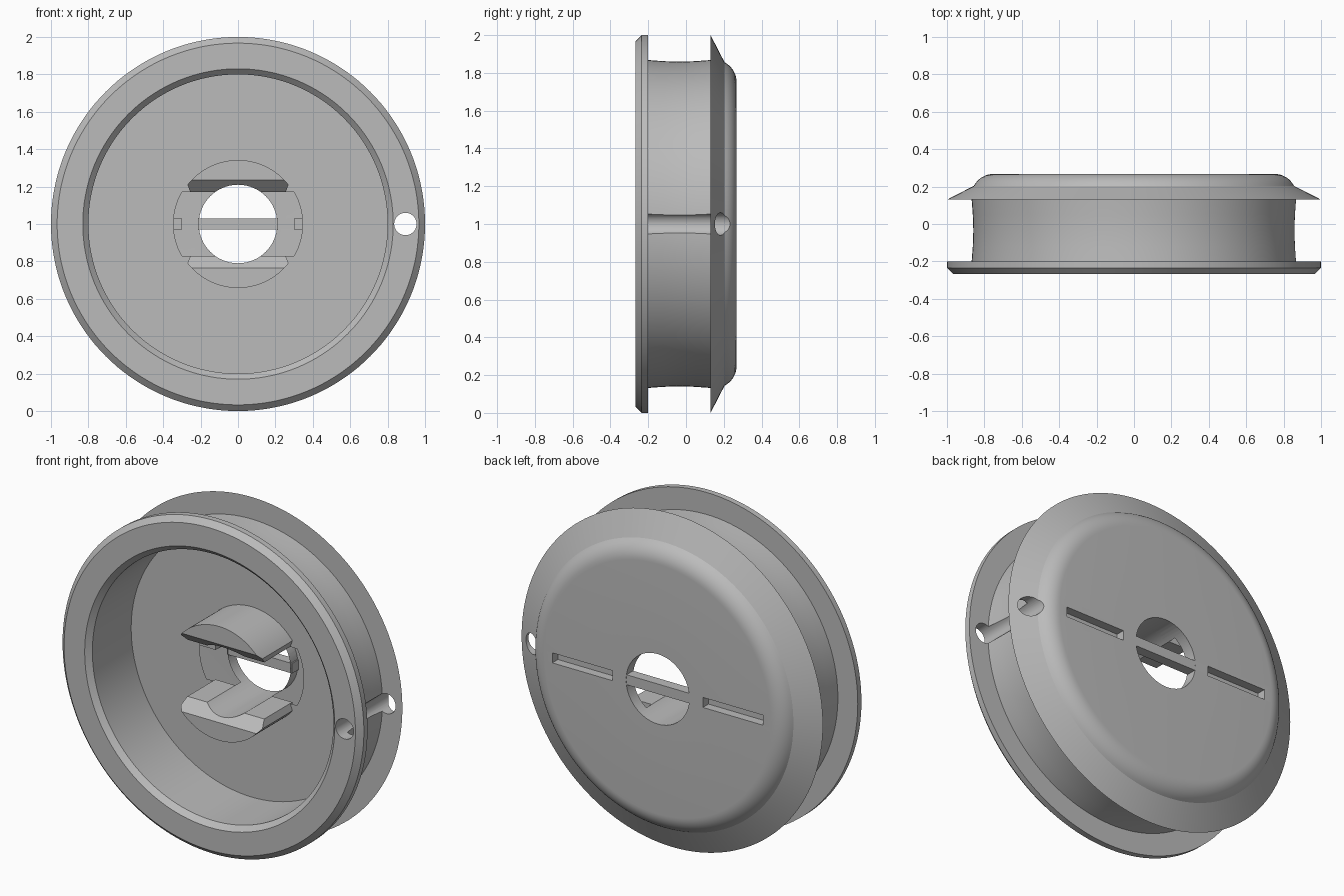
import bpy, bmesh, math
from mathutils import Matrix, Vector

cube = bpy.data.objects.get("Cube")
if cube:
    bpy.data.objects.remove(cube, do_unlink=True)

grey = bpy.data.materials.new("plain grey")
grey.use_nodes = True
grey.diffuse_color = (0.5, 0.5, 0.5, 1)
grey.node_tree.nodes["Principled BSDF"].inputs["Base Color"].default_value = (0.5, 0.5, 0.5, 1)

CENTRE = Vector((0, 0, 1))


def finish(name, bm):
    """Turn a bmesh drawn around the axis into an object at its final height."""
    bmesh.ops.recalc_face_normals(bm, faces=bm.faces)
    bmesh.ops.translate(bm, verts=bm.verts, vec=CENTRE)
    mesh = bpy.data.meshes.new(name)
    bm.to_mesh(mesh)
    bm.free()
    mesh.materials.append(grey)
    obj = bpy.data.objects.new(name, mesh)
    bpy.context.collection.objects.link(obj)
    return obj


def lathe(name, profile, steps=144):
    """Spin a (radius, y) profile around the y axis."""
    bm = bmesh.new()
    verts = [bm.verts.new((r, y, 0)) for r, y in profile]
    edges = [bm.edges.new(pair) for pair in zip(verts, verts[1:])]
    bmesh.ops.spin(bm, geom=verts + edges, cent=(0, 0, 0), axis=(0, 1, 0),
                   angle=math.tau, steps=steps)
    bmesh.ops.remove_doubles(bm, verts=bm.verts, dist=1e-4)
    return finish(name, bm)


def prism(outline, y0, y1):
    """Extrude an (x, z) outline along y."""
    bm = bmesh.new()
    face = bm.faces.new([bm.verts.new((x, y0, z)) for x, z in outline])
    new = bmesh.ops.extrude_face_region(bm, geom=[face])["geom"]
    bmesh.ops.translate(bm, vec=(0, y1 - y0, 0),
                        verts=[v for v in new if isinstance(v, bmesh.types.BMVert)])
    return bm


def arc(radius, start, end, count, cx=0):
    return [(cx + radius * math.cos(start + (end - start) * i / count),
             radius * math.sin(start + (end - start) * i / count)) for i in range(count + 1)]


def box(x0, x1, z0, z1):
    return [(x0, z0), (x1, z0), (x1, z1), (x0, z1)]


def cut(obj, cutter):
    mod = obj.modifiers.new("cut", "BOOLEAN")
    mod.operation, mod.solver, mod.object = "DIFFERENCE", "EXACT", cutter
    cutter.hide_render = True
    bpy.context.view_layer.objects.active = obj
    bpy.ops.object.modifier_apply(modifier=mod.name)


# Spool body: chamfered front flange, waisted barrel, domed back, open front cup
dome = [(0.75 + x, 0.148 + y) for x, y in arc(0.12, math.radians(28), math.pi / 2, 8)]
body = lathe("spool_body", [
    (0, 0.13), (0.8, 0.13), (0.8, -0.238), (0.83, -0.268), (0.967, -0.268),
    (1, -0.235), (1, -0.2), (0.868, -0.2), (0.862, -0.12), (0.859, -0.035),
    (0.862, 0.05), (0.868, 0.13), (1, 0.13)] + dome + [(0, 0.268)])

# Openings: axle hole, thread hole, shallow hub recess and two back slots
axle = finish("axle_cutter", prism(arc(0.21, 0, math.tau, 64)[:-1], -0.5, 0.5))
thread = finish("thread_cutter", prism(arc(0.06, 0, math.tau, 40, 0.895)[:-1], -0.5, 0.5))
tilt = math.asin(0.17 / 0.345)
recess = finish("recess_cutter", prism(
    arc(0.345, -tilt, tilt, 16) + arc(0.345, math.pi - tilt, math.pi + tilt, 16), 0.0, 0.2))
cutters = [axle, thread, recess]
for side in (-1, 1):
    x0, x1 = sorted((side * 0.3, side * 0.7))
    cutters.append(finish("slot_cutter", prism(box(x0, x1, -0.03, 0.03), 0.215, 0.4)))
for cutter in cutters:
    cut(body, cutter)

# Crossbar spanning the axle hole
bar = finish("crossbar", prism(box(-0.215, 0.215, -0.03, 0.03), 0.205, 0.267))

# Two clip arms with bevelled tips, mirrored above and below the axle
parts = [body, bar]
corner = math.atan2(0.21, 0.27)
for name, side in (("upper_clip_arm", 1), ("lower_clip_arm", -1)):
    bm = prism([(-0.255, 0.17), (0.255, 0.17)] + arc(0.342, corner, math.pi - corner, 32),
               -0.18, 0.15)
    bmesh.ops.bisect_plane(bm, geom=bm.verts[:] + bm.edges[:] + bm.faces[:],
                           plane_co=(0, -0.18, 0.235), plane_no=(0, -1, -1), clear_outer=True)
    bmesh.ops.holes_fill(bm, edges=[e for e in bm.edges if e.is_boundary])
    bmesh.ops.transform(bm, matrix=Matrix.Scale(side, 4, (0, 0, 1)), verts=bm.verts)
    arm = finish(name, bm)
    cut(arm, axle)
    parts.append(arm)

for cutter in cutters:
    bpy.data.objects.remove(cutter, do_unlink=True)

# Smooth the round surfaces, keep the machined edges crisp
for obj in bpy.context.selected_objects:
    obj.select_set(False)
for obj in parts:
    obj.select_set(True)
bpy.context.view_layer.objects.active = body
bpy.ops.object.shade_smooth_by_angle(angle=math.radians(25))
